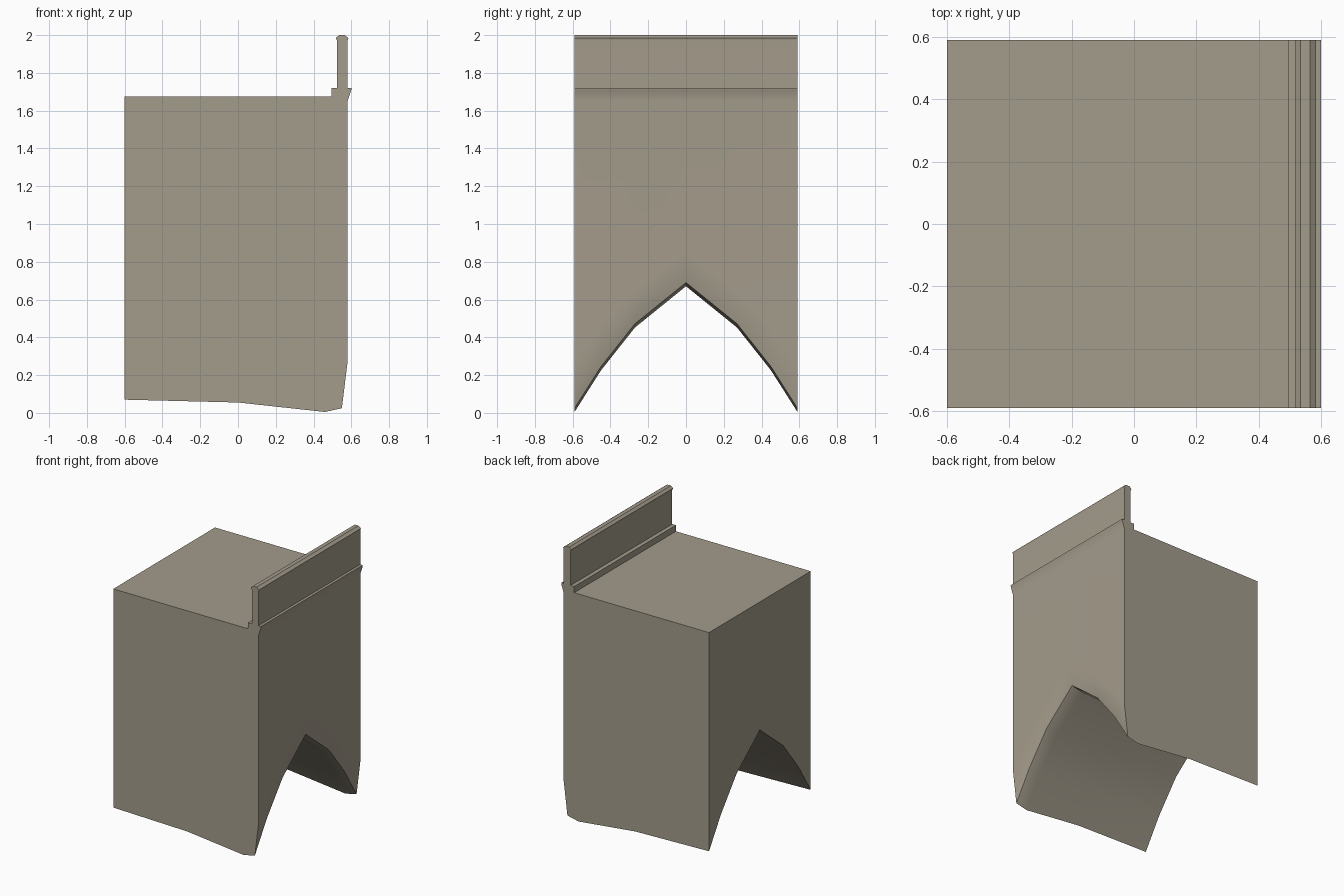
import bpy, bmesh, math

if "Cube" in bpy.data.objects:
    bpy.data.objects.remove(bpy.data.objects["Cube"])

# One stone colour
stone = bpy.data.materials.new("warm grey stone")
stone.diffuse_color = (0.371, 0.332, 0.262, 1)
stone.use_nodes = True
stone.node_tree.nodes["Principled BSDF"].inputs["Base Color"].default_value = stone.diffuse_color

# Pointed arch: half width, rise of inner edge, height of outer bevel edge
arch = [(0.59, 0.0, 0.27), (0.45, 0.22, 0.455), (0.27, 0.447, 0.64), (0.0, 0.665, 0.85)]
columns = [(-y, r, o) for y, r, o in arch] + arch[-2::-1]

# Underside of the vault, back to front, as (x, springing height)
vault = [(-0.6, 0.07), (0.0, 0.055), (0.46, 0.005), (0.55, 0.025)]

# Moulding, parapet with cap, and deck
top = [(0.58, 1.65), (0.6, 1.71), (0.6, 1.72), (0.58, 1.72), (0.58, 1.97),
       (0.585, 1.985), (0.565, 2.0), (0.535, 2.0), (0.518, 1.985),
       (0.525, 1.97), (0.525, 1.72), (0.495, 1.72), (0.495, 1.675), (-0.6, 1.675)]


def profile(rise, outer):
    return [(x, z + rise) for x, z in vault] + [(0.58, outer)] + top


# Loft the side profile across the columns and cap both ends
bm = bmesh.new()
rings = [[bm.verts.new((x, y, z)) for x, z in profile(r, o)] for y, r, o in columns]
n = len(rings[0])
for a, b in zip(rings, rings[1:]):
    for i in range(n):
        j = (i + 1) % n
        bm.faces.new((a[i], a[j], b[j], b[i]))
bm.faces.new(rings[0])
bm.faces.new(rings[-1][::-1])
bmesh.ops.recalc_face_normals(bm, faces=bm.faces)

# Merge flat strips of the deck and parapet into single faces
flat = [e for e in bm.edges if len(e.link_faces) == 2
        and e.calc_face_angle(1) < 0.001
        and abs(e.verts[0].co.y - e.verts[1].co.y) < 0.001]
bmesh.ops.dissolve_edges(bm, edges=flat, use_verts=False)

mesh = bpy.data.meshes.new("arched_block_with_parapet")
bm.to_mesh(mesh)
bm.free()
mesh.materials.append(stone)
block = bpy.data.objects.new("arched_block_with_parapet", mesh)
bpy.context.collection.objects.link(block)

# Smooth vault, sharp corners
bpy.context.view_layer.objects.active = block
block.select_set(True)
bpy.ops.object.shade_smooth_by_angle(angle=math.radians(25))
weighted = block.modifiers.new("even shading", 'WEIGHTED_NORMAL')
weighted.keep_sharp = True
